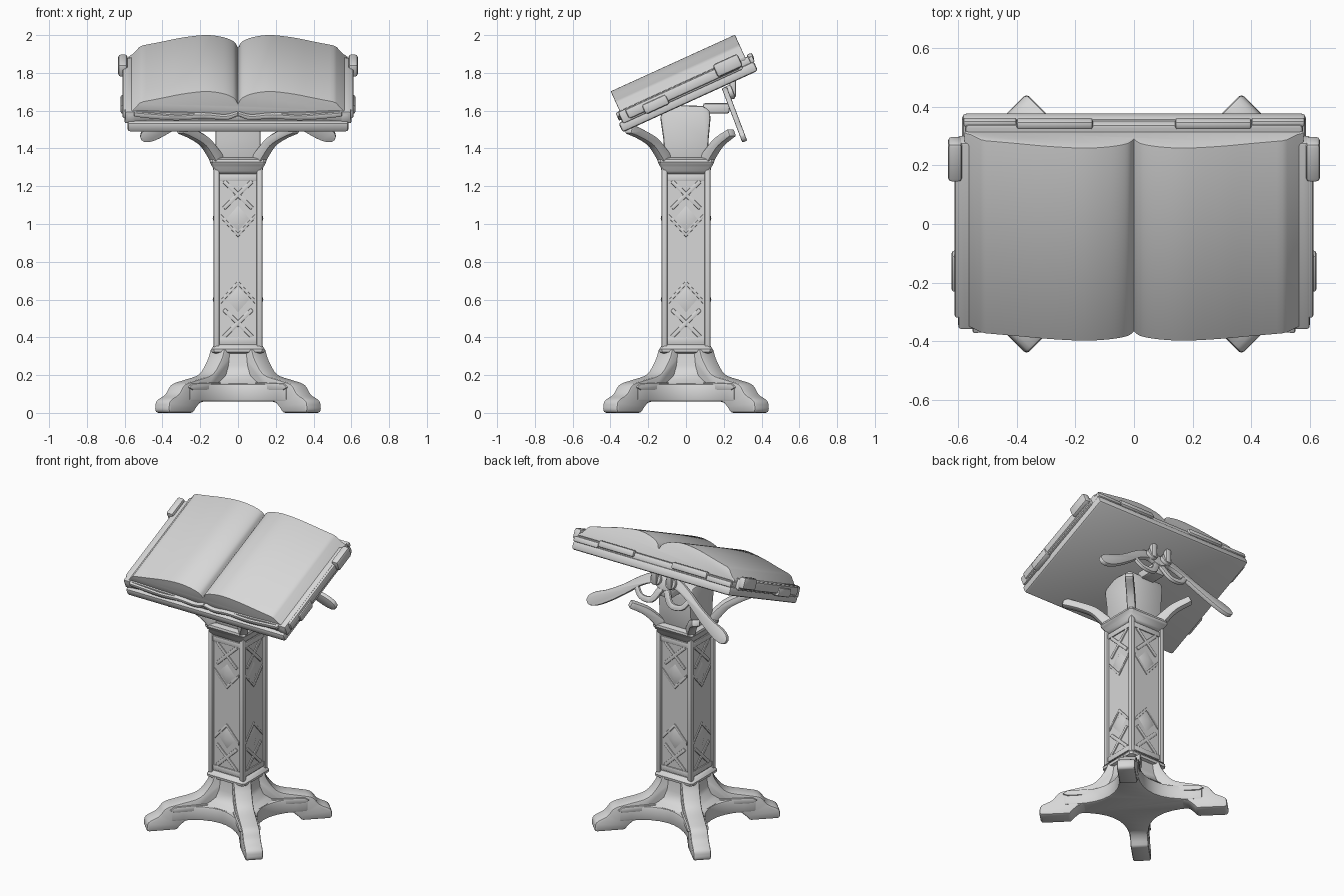
import bpy, bmesh, math
from mathutils import Matrix, Vector

if "Cube" in bpy.data.objects:
    bpy.data.objects.remove(bpy.data.objects["Cube"])

stone = bpy.data.materials.new("pale_grey")
stone.diffuse_color = (0.68, 0.68, 0.68, 1)
stone.use_nodes = True
stone.node_tree.nodes["Principled BSDF"].inputs["Base Color"].default_value = stone.diffuse_color

T = Matrix.Translation
UP = Matrix.Rotation(math.pi / 2, 4, 'X')          # profile (x, z), extruded along -y
DESK = T((0, -0.335, 1.485)) @ Matrix.Rotation(math.radians(24.5), 4, 'X')


def rot(a):
    return Matrix.Rotation(math.radians(a), 4, 'Z')


def finish(name, bm, mat, bevel=0.0, seg=2):
    """Transform, bevel hard edges, smooth by angle and link."""
    bmesh.ops.transform(bm, matrix=mat, verts=bm.verts)
    bmesh.ops.recalc_face_normals(bm, faces=bm.faces)
    if bevel:
        hard = [e for e in bm.edges if len(e.link_faces) == 2 and e.calc_face_angle(0) > 0.6]
        bmesh.ops.bevel(bm, geom=hard, offset=bevel, segments=seg, profile=0.5,
                        affect='EDGES', clamp_overlap=True)
    me = bpy.data.meshes.new(name)
    bm.to_mesh(me)
    bm.free()
    me.materials.append(stone)
    me.polygons.foreach_set("use_smooth", [True] * len(me.polygons))
    me.set_sharp_from_angle(angle=math.radians(38))
    ob = bpy.data.objects.new(name, me)
    bpy.context.collection.objects.link(ob)
    return ob


def prism(name, pts, z0, z1, mat=Matrix(), bevel=0.008):
    """Extrude a 2D outline between z0 and z1."""
    bm = bmesh.new()
    lo = [bm.verts.new((x, y, z0)) for x, y in pts]
    hi = [bm.verts.new((x, y, z1)) for x, y in pts]
    n = len(pts)
    bm.faces.new(lo)
    bm.faces.new(hi)
    for i in range(n):
        j = (i + 1) % n
        bm.faces.new((lo[i], lo[j], hi[j], hi[i]))
    return finish(name, bm, mat, bevel)


def box(name, x0, x1, y0, y1, z0, z1, mat=Matrix(), bevel=0.008):
    return prism(name, [(x0, y0), (x1, y0), (x1, y1), (x0, y1)], z0, z1, mat, bevel)


def square_stack(name, rings, cut=0.014):
    """Stack of corner-cut squares given as (half width, z)."""
    bm = bmesh.new()
    loops = []
    for h, z in rings:
        c = h - cut
        loops.append([bm.verts.new((x, y, z)) for x, y in
                      ((h, -c), (h, c), (c, h), (-c, h), (-h, c), (-h, -c), (-c, -h), (c, -h))])
    bm.faces.new(loops[0])
    bm.faces.new(loops[-1])
    for a, b in zip(loops, loops[1:]):
        for i in range(8):
            j = (i + 1) % 8
            bm.faces.new((a[i], a[j], b[j], b[i]))
    return finish(name, bm, Matrix())


def smooth(pts, k=5):
    """Catmull-Rom through points of any dimension."""
    P = [Vector(p) for p in pts]
    P = [2 * P[0] - P[1]] + P + [2 * P[-1] - P[-2]]
    out = []
    for a, b, c, d in zip(P, P[1:], P[2:], P[3:]):
        for i in range(k):
            t = i / k
            out.append(0.5 * (2 * b + (c - a) * t + (2 * a - 5 * b + 4 * c - d) * t * t
                              + (3 * b - a - 3 * c + d) * t ** 3))
    return out + [P[-2]]


def ribbon(pts):
    """Outline around a centre line of (x, y, half width)."""
    c = smooth(pts)
    left, right = [], []
    for i, p in enumerate(c):
        d = (c[min(i + 1, len(c) - 1)] - c[max(i - 1, 0)]).to_2d().normalized()
        nrm = Vector((-d.y, d.x)) * p.z
        left.append((p.x + nrm.x, p.y + nrm.y))
        right.append((p.x - nrm.x, p.y - nrm.y))
    return left + right[::-1]


# Base: concave star plate, four diagonal feet
star = []
for k in range(4):
    R = rot(90 * k)
    A, C, B = Vector((-0.255, -0.339)), Vector((0, -0.05)), Vector((0.255, -0.339))
    for i in range(11):
        t = i / 10
        p = A * (1 - t) ** 2 + C * 2 * t * (1 - t) + B * t * t
        star.append((R @ p.to_3d()).to_2d()[:])
prism("base_plate", star, 0.06, 0.155, bevel=0.012)
top_line = smooth([(0.155, 0.34), (0.18, 0.28), (0.245, 0.205), (0.37, 0.172), (0.45, 0.15),
                   (0.495, 0.10), (0.56, 0.065), (0.572, 0.02)], 4)
foot = [p[:] for p in top_line] + [(0.565, 0), (0.385, 0), (0.365, 0.025), (0.335, 0.052),
                                   (0.29, 0.062), (0.05, 0.062), (0.05, 0.34)]
for k in range(4):
    D = rot(45 + 90 * k) @ UP
    prism("foot", foot, -0.055, 0.055, D, 0.012)
    prism("foot_side_moulding", [(0.12, 0.12), (0.40, 0.12), (0.43, 0.135), (0.40, 0.155),
                                 (0.12, 0.165)], -0.066, 0.066, D, 0.006)
square_stack("pedestal", [(0.19, 0.10), (0.19, 0.155), (0.165, 0.175), (0.142, 0.2), (0.128, 0.25),
                          (0.122, 0.315), (0.139, 0.322), (0.141, 0.338), (0.132, 0.352), (0.12, 0.362)])

# Column: core, corner posts, rails and carved panels on each side
square_stack("column_core", [(0.116, 0.33), (0.116, 1.31)])
for k in range(4):
    R = rot(90 * k)
    box("corner_post", 0.098, 0.131, 0.098, 0.131, 0.34, 1.30, R, 0.01)
    S = R @ T((0, -0.114, 0)) @ UP
    for z in (0.385, 1.245):
        box("panel_rail", -0.1, 0.1, z - 0.018, z + 0.018, -0.01, 0.009, S, 0.004)
    for zx, zd, s in ((1.155, 1.03, 1), (0.475, 0.60, -1)):
        for a in (38, 142):                                   # crossed bars
            d, m = Vector((0.075, 0.072)), (1 if a < 90 else -1)
            prism("cross_bar", ribbon([(-d.x * m, zx - d.y, 0.011), (0, zx, 0.011),
                                       (d.x * m, zx + d.y, 0.011)]), -0.008, 0.009, S, 0.004)
        prism("chevron", [(-0.09, zd), (0, zd - 0.1 * s), (0.09, zd), (0.09, zd + 0.022 * s),
                          (0, zd - 0.078 * s), (-0.09, zd + 0.022 * s)], -0.008, 0.008, S, 0.003)
        bm = bmesh.new()                                      # faceted diamond
        tip = bm.verts.new((0, zd, 0.02))
        ring = [bm.verts.new(p) for p in ((0.065, zd, 0), (0, zd + 0.075, 0),
                                          (-0.065, zd, 0), (0, zd - 0.075, 0))]
        bm.faces.new(ring)
        for i in range(4):
            bm.faces.new((ring[i], ring[(i + 1) % 4], tip))
        finish("diamond", bm, S)
square_stack("capital", [(0.116, 1.265), (0.13, 1.28), (0.134, 1.30), (0.142, 1.312), (0.15, 1.328),
                         (0.147, 1.342), (0.13, 1.35), (0.115, 1.352)])

# Neck block under the desk, with curved diagonal brackets
SIDE = Matrix.Rotation(math.pi / 2, 4, 'Z') @ UP              # profile (y, z), extruded along x
prism("neck", [(-0.115, 1.33), (-0.12, 1.45), (-0.137, 1.57), (-0.12, 1.595), (-0.06, 1.63),
               (0.09, 1.625), (0.125, 1.60), (0.13, 1.56), (0.12, 1.45), (0.115, 1.33)],
      -0.12, 0.12, SIDE, 0.014)
for a in (-45, -135, 45, 135):
    tail = [(0.34, 1.475, 0.024), (0.43, 1.505, 0.026)] if a < 0 else [(0.345, 1.485, 0.022)]
    prism("bracket", ribbon([(0.15, 1.335, 0.035), (0.19, 1.38, 0.03), (0.25, 1.435, 0.026)] + tail),
          -0.026, 0.026, rot(a) @ UP, 0.01)

# Winged clamp behind the neck: plane leans back as it drops
WING = T((0, 0.19, 1.755)) @ Matrix.Rotation(math.radians(90 + 20.8), 4, 'X')
for s in (1, -1):
    M = WING @ Matrix.Scale(s, 4, (1, 0, 0))
    prism("clamp_wing", ribbon([(-0.01, -0.09, 0.045), (0.08, -0.07, 0.034), (0.17, -0.11, 0.028),
                                (0.27, -0.185, 0.03), (0.37, -0.25, 0.036), (0.45, -0.29, 0.042),
                                (0.495, -0.312, 0.032), (0.515, -0.32, 0.012)]),
          -0.014, 0.014, M, 0.009)
    prism("clamp_loop", ribbon([(0.02, -0.12, 0.022), (0.07, -0.2, 0.02), (0.15, -0.2, 0.018),
                                (0.2, -0.14, 0.016)]), -0.012, 0.012, M, 0.008)
    bm = bmesh.new()                                          # round boss
    bmesh.ops.create_cone(bm, cap_ends=True, segments=16, radius1=0.04, radius2=0.034, depth=0.05)
    finish("clamp_boss", bm, M @ T((0.055, -0.07, -0.012)), 0.008)
    box("clamp_strut", 0.035, 0.075, 0.23, 0.265, 1.67, 1.79, Matrix.Scale(s, 4, (1, 0, 0)), 0.01)
box("clamp_neck_link", -0.05, 0.05, 0.09, 0.23, 1.585, 1.64, Matrix(), 0.012)

# Tilted desk board
box("desk_board", -0.585, 0.585, 0, 0.787, 0, 0.055, DESK, 0.014)
box("desk_upper_step", -0.575, 0.575, 0.025, 0.78, 0.045, 0.092, DESK, 0.012)
BOOK = DESK @ UP                                              # profile (x, n), extruded along -u


def both(half):
    """Mirror a right-hand profile running from x = 0 outwards."""
    h = [tuple(p) for p in half]
    return [(-x, y) for x, y in h[::-1] if x > 0] + h


# Book cover: bowed slab with a drooping edge
cover = both(smooth([(0, 0.105), (0.06, 0.088), (0.2, 0.10), (0.35, 0.105), (0.5, 0.112), (0.598, 0.108)], 4))
under = both(smooth([(0, 0.078), (0.06, 0.06), (0.2, 0.06), (0.45, 0.06), (0.6, 0.04)], 4))
prism("book_cover", cover + under[::-1], -0.72, -0.022, BOOK, 0.008)

# Page block: rounded double swell with sloped fore edges
swell = smooth([(0, 0.15), (0.022, 0.186), (0.08, 0.212), (0.17, 0.224), (0.29, 0.210),
                (0.41, 0.184), (0.505, 0.164)], 5)
pages = both([p[:] for p in swell] + [(0.522, 0.155), (0.555, 0.115), (0.578, 0.1)])
prism("book_pages", pages + [(0.575, 0.08), (-0.575, 0.08)], -0.755, -0.032, BOOK, 0.005)

# Edge fittings: front scroll, side clasps and back strips
for s in (1, -1):
    M = BOOK @ Matrix.Scale(s, 4, (1, 0, 0))
    prism("front_scroll", ribbon([(0, 0.10, 0.008), (0.07, 0.078, 0.012), (0.18, 0.088, 0.012),
                                  (0.32, 0.078, 0.014), (0.45, 0.088, 0.014), (0.55, 0.098, 0.012)]),
          -0.05, -0.008, M, 0.006)
    D = DESK @ Matrix.Scale(s, 4, (1, 0, 0))
    box("side_rim", 0.575, 0.612, 0.06, 0.71, 0.05, 0.105, D, 0.012)
    box("side_clasp", 0.585, 0.634, 0.58, 0.725, 0.055, 0.128, D, 0.014)
    box("side_lug", 0.57, 0.622, 0.15, 0.29, 0.035, 0.09, D, 0.012)
    box("corner_lug", 0.54, 0.592, 0.02, 0.09, 0.04, 0.1, D, 0.012)
    box("back_strip", 0.14, 0.40, 0.765, 0.796, 0.06, 0.102, D, 0.01)
    box("back_corner_strip", 0.40, 0.582, 0.768, 0.792, 0.05, 0.085, D, 0.008)
